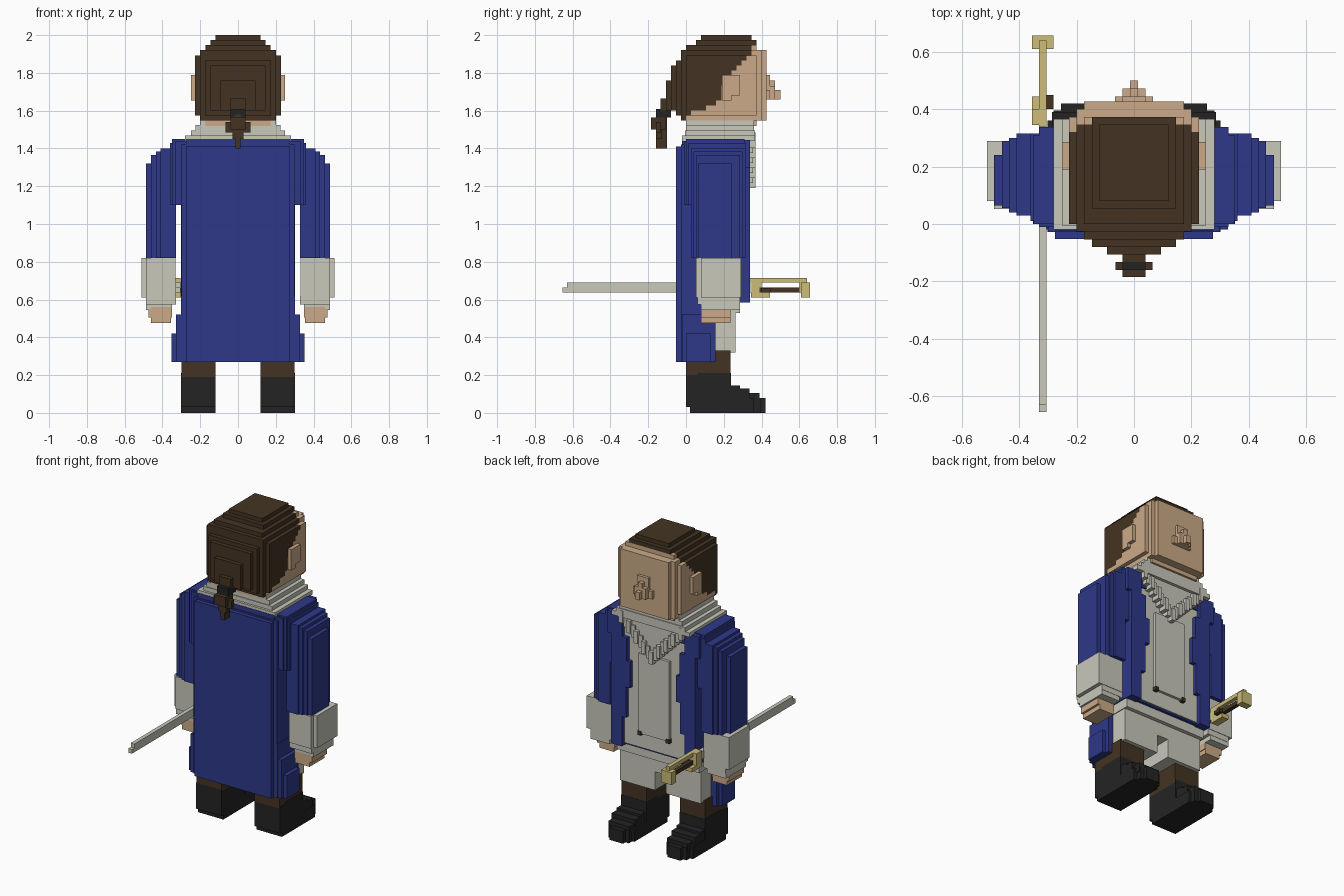
import bpy, bmesh
from mathutils import Vector, Matrix

if "Cube" in bpy.data.objects:
    bpy.data.objects.remove(bpy.data.objects["Cube"], do_unlink=True)


def material(name, rgb):
    lin = [((c / 255 + 0.055) / 1.055) ** 2.4 if c > 10 else c / 255 / 12.92 for c in rgb]
    m = bpy.data.materials.new(name)
    m.use_nodes = True
    m.diffuse_color = (*lin, 1)
    m.node_tree.nodes["Principled BSDF"].inputs["Base Color"].default_value = (*lin, 1)
    return m


HAIR = material("dark brown", (68, 52, 34))
SKIN = material("skin", (204, 170, 136))
BLUE = material("navy blue", (46, 56, 138))
WHITE = material("off white", (200, 200, 187))
BLACK = material("black", (36, 36, 36))
GOLD = material("pale gold", (204, 188, 120))


def finish(name, bm, mats):
    me = bpy.data.meshes.new(name)
    bm.to_mesh(me)
    bm.free()
    for m in mats:
        me.materials.append(m)
    ob = bpy.data.objects.new(name, me)
    bpy.context.collection.objects.link(ob)
    return ob


def part(name, mat, boxes, side=1):
    """One object from boxes (x0, x1, y0, y1, z0, z1); side=-1 mirrors in x."""
    bm = bmesh.new()
    for x0, x1, y0, y1, z0, z1 in boxes:
        c = Vector((side * (x0 + x1) / 2, (y0 + y1) / 2, (z0 + z1) / 2))
        s = (abs(x1 - x0), abs(y1 - y0), abs(z1 - z0), 1)
        bmesh.ops.create_cube(bm, size=1, matrix=Matrix.Translation(c) @ Matrix.Diagonal(s))
    return finish(name, bm, [mat])


def centred(name, mat, boxes):
    """Boxes symmetric in x: (half width, y0, y1, z0, z1)."""
    return part(name, mat, [(-h, h, *rest) for h, *rest in boxes])


def pair(name, mat, boxes):
    part("left_" + name, mat, boxes, 1)
    part("right_" + name, mat, boxes, -1)


# Head: blocky voxel volume, split into hair and face by a stepped diagonal
V = 2 / 75
HEAD = [(.12, .08, .355, 1.53, 2.0), (.145, .055, .37, 1.53, 1.975),
        (.172, 0, .385, 1.53, 1.95), (.198, -.027, .40, 1.55, 1.925),
        (.17, 0, .42, 1.55, 1.91), (.225, 0, .385, 1.58, 1.90),
        (.172, -.053, .3, 1.57, 1.88), (.145, -.08, .3, 1.6, 1.85),
        (.092, -.107, .3, 1.6, 1.76)]


def in_head(c):
    x, y, z = c[0] * V, (c[1] + .5) * V, (c[2] + .5) * V
    return any(abs(x) < h and y0 < y < y1 and z0 < z < z1 for h, y0, y1, z0, z1 in HEAD)


def is_hair(y, z):
    if y < 0:
        return True
    if y < .19:
        return z > 1.57 + .45 * y
    return z > 1.73 + 1.22 * (y - .19)


bm = bmesh.new()
for i in range(-9, 10):
    for j in range(-5, 17):
        for k in range(56, 76):
            if not in_head((i, j, k)):
                continue
            mid = Vector((i, j + .5, k + .5)) * V
            for axis in range(3):
                for sgn in (-1, 1):
                    n = [0, 0, 0]
                    n[axis] = sgn
                    if in_head((i + n[0], j + n[1], k + n[2])):
                        continue
                    n = Vector(n)
                    u = Vector((n.y, n.z, n.x))
                    w = n.cross(u)
                    vs = [bm.verts.new(mid + (n + a * u + b * w) * V / 2)
                          for a, b in ((-1, -1), (1, -1), (1, 1), (-1, 1))]
                    bm.faces.new(vs).material_index = 0 if is_hair(mid.y, mid.z) else 1
bmesh.ops.remove_doubles(bm, verts=bm.verts, dist=.001)
finish("head", bm, [HAIR, SKIN])

# Face features
pair("ear", SKIN, [(.2, .25, .19, .285, 1.68, 1.79), (.2, .25, .19, .24, 1.655, 1.7)])
centred("nose", SKIN, [(.04, .4, .445, 1.66, 1.79), (.067, .4, .445, 1.66, 1.71),
                       (.04, .4, .472, 1.66, 1.73), (.014, .4, .472, 1.66, 1.76),
                       (.014, .4, .5, 1.66, 1.71)])
pair("eye", HAIR, [(.1, .12, .413, .421, 1.785, 1.797)])
centred("mouth", BLACK, [(.027, .413, .421, 1.603, 1.614)])

# Ponytail and ribbon
centred("ponytail", HAIR, [(.04, -.135, -.08, 1.6, 1.665), (.014, -.16, -.1, 1.4, 1.58),
                           (.03, -.16, -.13, 1.45, 1.57), (.065, -.16, -.133, 1.485, 1.54),
                           (.04, -.185, -.107, 1.5, 1.565)])
centred("hair_ribbon", BLACK, [(.04, -.16, -.08, 1.565, 1.61)])

# Collar and ruffled neckcloth
centred("collar", WHITE, [(.2, .0, .36, 1.44, 1.55), (.225, .0, .36, 1.44, 1.525),
                          (.25, -.005, .365, 1.44, 1.495), (.28, -.02, .365, 1.44, 1.468)])
ruffle = []
for i in range(9):
    x, z = i * V, 1.19 + i * V
    ruffle.append((x + V / 2, .3, .345, z + .03, 1.45))
centred("neckcloth", WHITE, ruffle)
pair("neckcloth_ruffle", WHITE,
     [(i * V - .014, i * V + .014, .3, .367 if i % 2 == 0 else .355,
       1.19 + i * V, 1.27 + i * V) for i in range(9)])

# Waistcoat and its buttons
centred("waistcoat", WHITE, [(.28, .02, .312, .6, 1.44), (.11, .3, .33, .7, 1.22)])
pair("waistcoat_button", HAIR, [(.09, .115, .305, .337, .69, .715)])

# Coat: body, back panel, front edges, skirt
centred("coat_body", BLUE, [(.3, -.027, .305, .59, 1.42), (.35, -.0, .31, 1.1, 1.45),
                            (.275, -.022, .32, 1.36, 1.45)])
centred("coat_back", BLUE, [(.275, -.053, 0, .27, 1.41), (.3, -.027, 0, .27, 1.42),
                            (.33, -.01, .02, 1.1, 1.44)])
pair("coat_front", BLUE, [(.225, .302, .28, .338, .585, .78), (.195, .302, .28, .338, .78, .98),
                          (.165, .302, .28, .338, .98, 1.15), (.19, .302, .28, .338, 1.15, 1.3),
                          (.225, .33, .28, .338, 1.3, 1.445)])
pair("coat_skirt", BLUE, [(.275, .302, -.027, .155, .27, .62), (.29, .327, -.02, .155, .27, .52),
                          (.29, .352, 0, .13, .27, .42)])

# Arms
pair("sleeve", BLUE, [(.328, .41, .03, .315, .82, 1.4), (.328, .435, .04, .3, .82, 1.385),
                      (.328, .46, .055, .287, .82, 1.365), (.328, .487, .065, .24, .82, 1.32),
                      (.29, .36, .01, .315, 1.1, 1.43)])
pair("cuff", WHITE, [(.33, .512, .08, .29, .61, .82), (.33, .487, .053, .29, .61, .82),
                     (.328, .487, .06, .287, .575, .62), (.35, .487, .08, .285, .545, .6)])
pair("hand", SKIN, [(.355, .46, .08, .235, .475, .56), (.35, .475, .08, .235, .505, .55)])

# Breeches and legs
centred("breeches_seat", WHITE, [(.295, .0, .287, .53, .61), (.29, .0, .262, .44, .54)])
pair("breeches_leg", WHITE, [(.04, .29, .0, .262, .32, .5)])
pair("stocking", HAIR, [(.12, .3, 0, .235, .19, .33)])
pair("boot", BLACK, [(.12, .302, 0, .237, .03, .2), (.12, .302, .06, .237, .03, .212),
                     (.12, .302, .02, .36, 0, .08), (.135, .28, .02, .395, 0, .08),
                     (.16, .255, .02, .42, 0, .08), (.135, .285, .2, .39, .05, .105),
                     (.13, .3, .2, .337, .05, .13), (.13, .3, .2, .285, .05, .145)])

# Sword hanging at one hip
SX = -.318
part("sword_blade", WHITE, [(SX - .013, SX + .013, -.63, .35, .637, .69),
                            (SX - .013, SX + .013, -.655, -.62, .637, .664)])
part("sword_guard", GOLD, [(SX - .013, SX + .013, .34, .64, .69, .715),
                           (SX - .037, SX + .037, .61, .657, .61, .69),
                           (SX - .037, SX + .013, .345, .445, .612, .638),
                           (SX - .037, SX + .013, .345, .4, .612, .715),
                           (SX - .013, SX + .013, .6, .64, .64, .715)])
part("sword_grip", HAIR, [(SX - .013, SX + .013, .39, .615, .638, .664),
                          (SX, SX + .037, .4, .45, .638, .66)])
